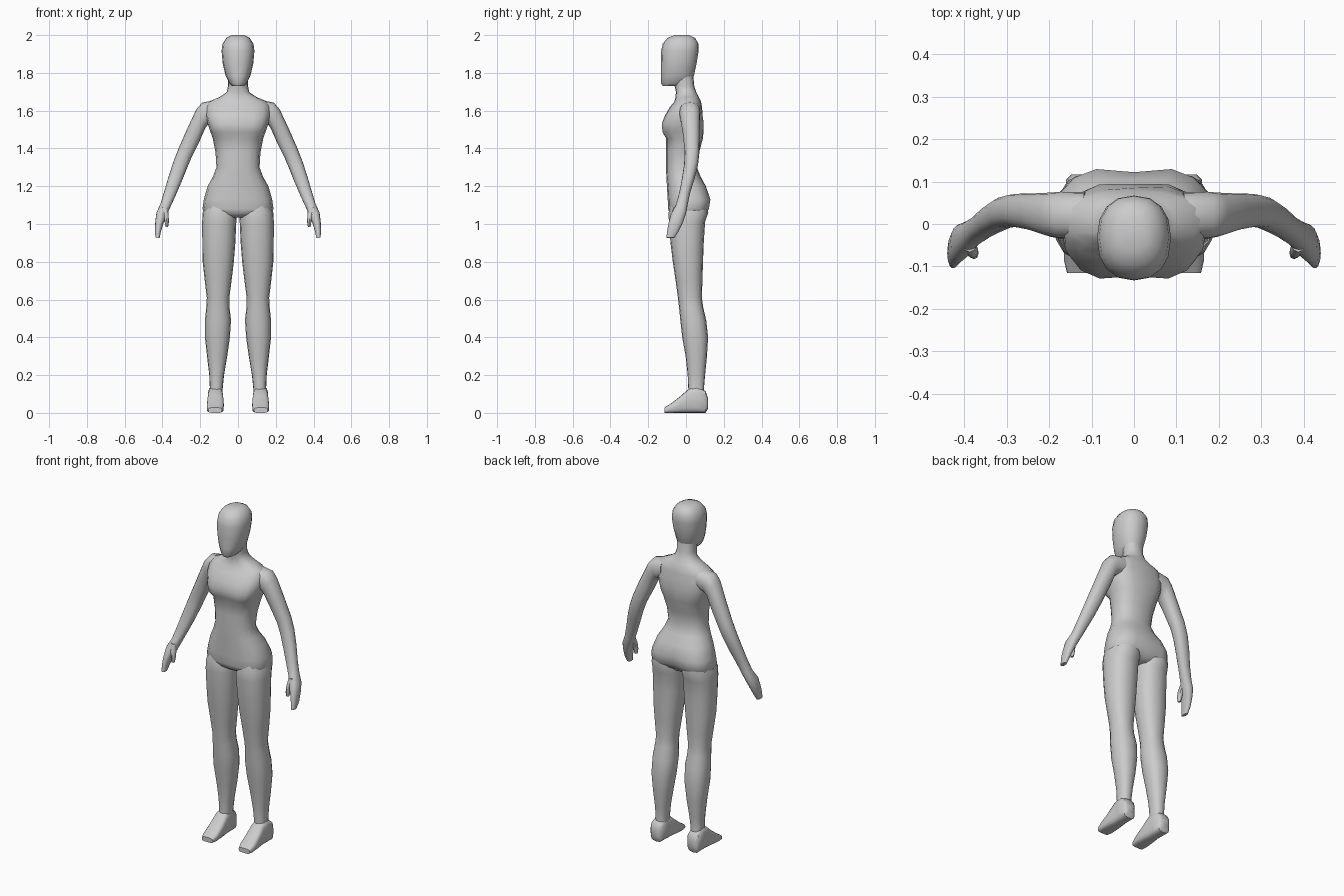
import bpy, bmesh, math
from mathutils import Vector


def ring(c, u, v, e=2.3, front=0.0, back=0.0, n=16):
    """Superellipse section; front/back pull in the middle point for a cleft."""
    pts = []
    for i in range(n):
        t = 2 * math.pi * i / n
        a, b = math.cos(t), math.sin(t)
        a = 0 if abs(a) < 1e-6 else math.copysign(abs(a) ** (2 / e), a)
        b = 0 if abs(b) < 1e-6 else math.copysign(abs(b) ** (2 / e), b)
        p = c + u * a + v * b
        if a == 0:
            p.y += front if b < 0 else -back
        pts.append(p)
    return pts


def across(x0, z0, x1, z1, y0, y1, e=2.3, front=0.0, back=0.0, n=16):
    """Section spanning two (x, z) points, from y0 to y1."""
    c = Vector(((x0 + x1) / 2, (y0 + y1) / 2, (z0 + z1) / 2))
    u = Vector(((x1 - x0) / 2, 0, (z1 - z0) / 2))
    return ring(c, u, Vector((0, (y1 - y0) / 2, 0)), e, front, back, n)


def level(z, w, y0, y1, e=2.3, front=0.0, back=0.0):
    return across(-w, z, w, z, y0, y1, e, front, back)


def upright(y, x0, x1, z0, z1, e=3.5):
    """Vertical section at a given y."""
    c = Vector(((x0 + x1) / 2, y, (z0 + z1) / 2))
    return ring(c, Vector(((x1 - x0) / 2, 0, 0)), Vector((0, 0, (z1 - z0) / 2)), e)


def loft(name, rings, mirror=False, angle=50):
    bm = bmesh.new()
    loops = [[bm.verts.new(p) for p in r] for r in rings]
    n = len(loops[0])
    for a, b in zip(loops, loops[1:]):
        for i in range(n):
            j = (i + 1) % n
            bm.faces.new((a[i], a[j], b[j], b[i]))
    bm.faces.new(loops[0])
    bm.faces.new(loops[-1])
    bmesh.ops.recalc_face_normals(bm, faces=bm.faces)
    me = bpy.data.meshes.new(name)
    bm.to_mesh(me)
    bm.free()
    ob = bpy.data.objects.new(name, me)
    bpy.context.collection.objects.link(ob)
    if mirror:
        ob.modifiers.new("mirror", 'MIRROR').use_mirror_merge = False
    for p in me.polygons:
        p.use_smooth = True
    me.set_sharp_from_angle(angle=math.radians(angle))
    return ob


# head
loft("head", [
    level(1.730, .030, -.122, -.01), level(1.745, .045, -.132, .02),
    level(1.785, .066, -.132, .042), level(1.85, .081, -.133, .056),
    level(1.915, .087, -.132, .067), level(1.955, .082, -.123, .066),
    level(1.985, .062, -.098, .048), level(2.0, .034, -.062, .018)])

# neck and torso
loft("torso", [
    level(1.035, .10, -.06, .075), level(1.055, .175, -.088, .112, 2.6, 0, .02),
    level(1.08, .188, -.094, .127, 2.8, 0, .02), level(1.13, .181, -.097, .136, 2.7, 0, .014),
    level(1.20, .161, -.101, .110, 2.4, 0, .005), level(1.25, .133, -.104, .078, 2.4),
    level(1.30, .114, -.106, .058, 2.4), level(1.38, .119, -.106, .070, 2.5),
    level(1.455, .134, -.106, .090, 2.6), level(1.485, .145, -.130, .096, 2.9, .014, .004),
    level(1.53, .160, -.135, .100, 2.8, .012, .006), level(1.575, .172, -.115, .094, 2.6, .004, .006),
    level(1.62, .172, -.085, .085, 2.4), level(1.648, .155, -.062, .079),
    level(1.672, .098, -.056, .068), level(1.698, .060, -.053, .055),
    level(1.73, .053, -.060, .044), level(1.79, .055, -.065, .038)], angle=70)

# arm, tapering into a mitten hand
loft("arm", [
    across(.110, 1.54, .120, 1.655, -.035, .075), across(.155, 1.53, .190, 1.643, -.035, .076),
    across(.172, 1.51, .222, 1.605, -.030, .074), across(.205, 1.435, .271, 1.50, -.015, .072),
    across(.245, 1.355, .315, 1.40, -.007, .071), across(.268, 1.30, .342, 1.33, -.010, .064),
    across(.298, 1.225, .368, 1.25, -.022, .045), across(.328, 1.155, .390, 1.175, -.036, .022),
    across(.358, 1.09, .411, 1.105, -.055, .008), across(.378, 1.045, .432, 1.06, -.080, .000),
    across(.396, 1.00, .438, 1.01, -.092, -.018), across(.408, .96, .440, .965, -.100, -.038),
    across(.415, .925, .437, .928, -.104, -.062)], mirror=True)

# thumb
loft("thumb", [
    across(.372, 1.085, .402, 1.09, -.066, -.030, n=8), across(.367, 1.045, .394, 1.05, -.080, -.044, n=8),
    across(.366, 1.01, .388, 1.01, -.083, -.054, n=8), across(.370, .985, .384, .985, -.080, -.060, n=8)],
    mirror=True)

# leg
LEG = [(1.12, .030, .165, -.075, .105), (1.06, .007, .187, -.092, .118),
       (1.01, .009, .190, -.091, .101), (.90, .014, .189, -.082, .094),
       (.80, .022, .187, -.070, .090), (.70, .034, .176, -.055, .087),
       (.61, .046, .165, -.043, .084), (.56, .045, .168, -.037, .091),
       (.49, .037, .175, -.030, .107), (.40, .043, .175, -.020, .117),
       (.30, .057, .164, -.002, .111), (.20, .074, .152, .009, .101),
       (.13, .081, .149, .012, .095), (.06, .083, .155, .010, .105)]
loft("leg", [across(x0, z, x1, z, y0, y1) for z, x0, x1, y0, y1 in LEG], mirror=True)

# foot
loft("foot", [
    upright(.117, .098, .147, .025, .075), upright(.104, .082, .160, 0, .115),
    upright(.055, .080, .160, 0, .140), upright(.015, .078, .160, 0, .128),
    upright(-.03, .075, .164, 0, .088), upright(-.085, .076, .165, 0, .046),
    upright(-.115, .085, .158, 0, .028)], mirror=True)
